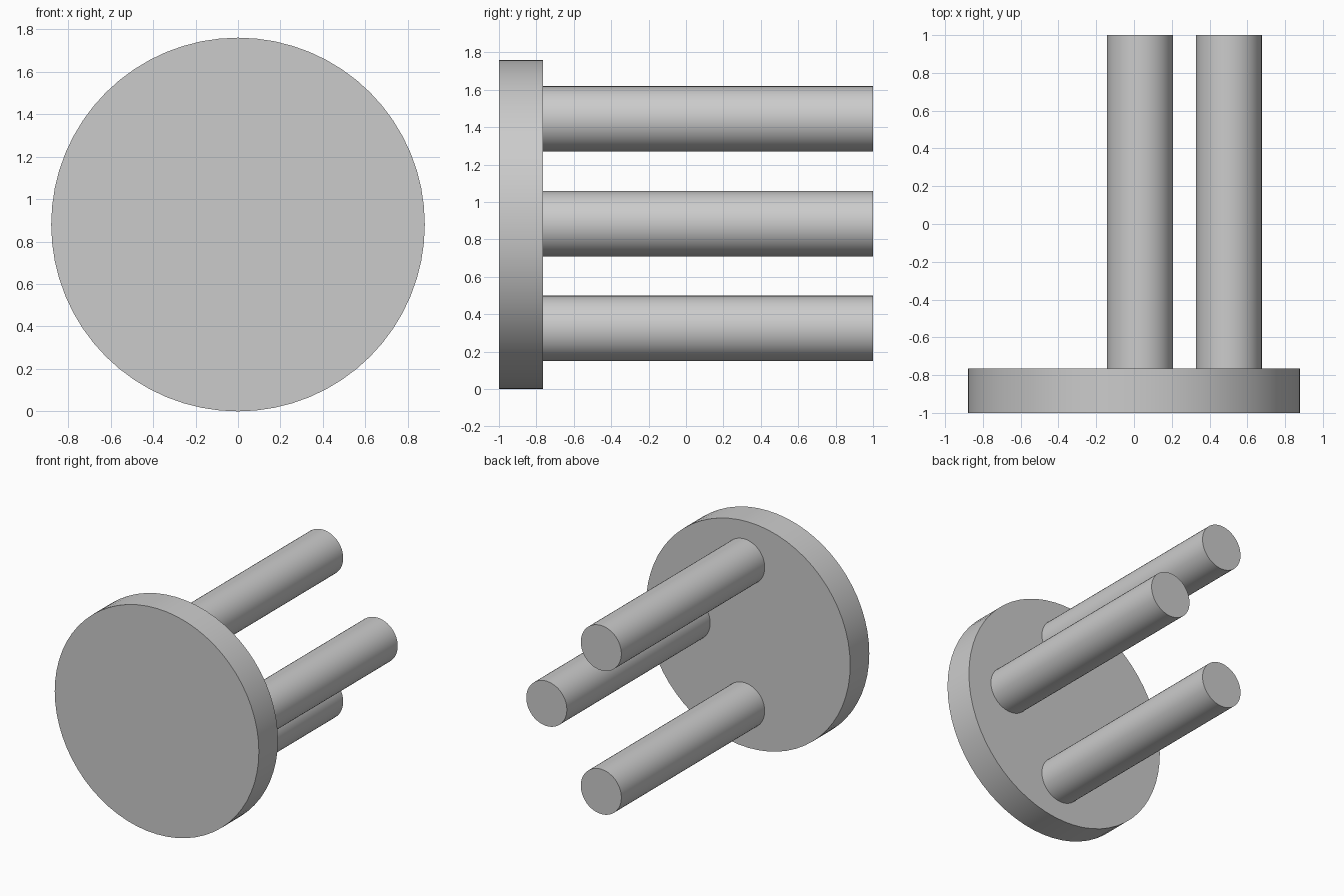
import bpy
import math

cube = bpy.data.objects.get("Cube")
if cube:
    bpy.data.objects.remove(cube, do_unlink=True)

# Single flat grey for the whole model
grey = bpy.data.materials.new("plain_grey")
grey.use_nodes = True
colour = (0.6, 0.6, 0.6, 1.0)
grey.diffuse_color = colour
grey.node_tree.nodes["Principled BSDF"].inputs["Base Color"].default_value = colour


def rod(name, x, z, radius, y_front, y_back, sides):
    """Closed cylinder lying along the y axis."""
    bpy.ops.mesh.primitive_cylinder_add(
        vertices=sides, radius=radius, depth=y_back - y_front,
        location=(x, (y_front + y_back) / 2, z),
        rotation=(math.pi / 2, 0, 0))
    obj = bpy.context.object
    obj.name = name
    obj.data.materials.append(grey)
    bpy.ops.object.shade_smooth_by_angle(angle=math.radians(30))
    return obj


disc_radius = 0.88
disc_back = -0.765
pin_radius = 0.175
pin_spacing = 0.56

# Front disc
rod("base_disc", 0, disc_radius, disc_radius, -1, disc_back, 64)

# Three pins: upper and lower in line, middle one offset to the left
for name, x, step in (("upper_pin", 0.032, 1),
                      ("middle_pin", 0.502, 0),
                      ("lower_pin", 0.032, -1)):
    rod(name, x, disc_radius + 0.004 + step * pin_spacing, pin_radius, disc_back, 1, 48)
